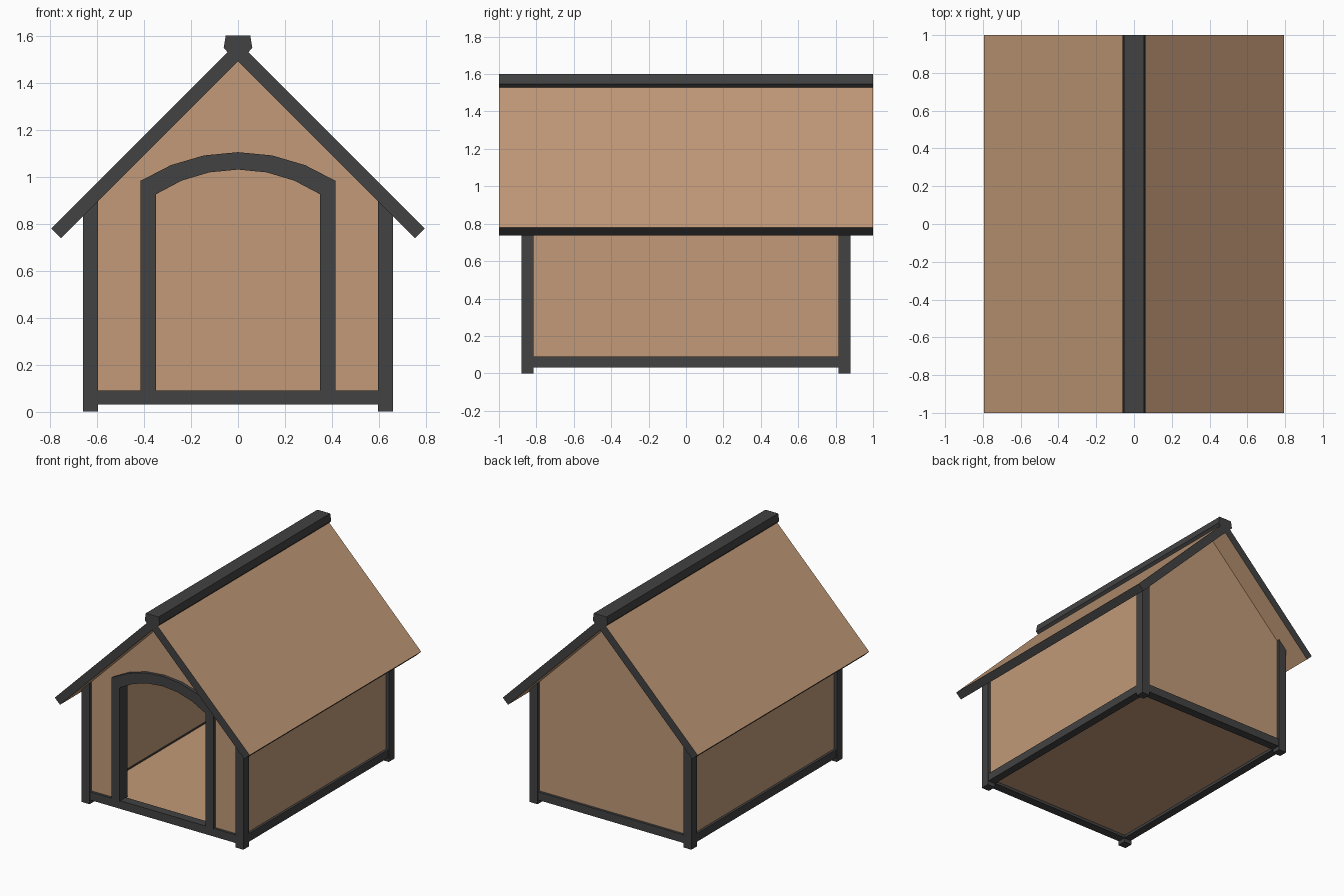
import bpy, bmesh, math
from mathutils import Vector

if "Cube" in bpy.data.objects:
    bpy.data.objects.remove(bpy.data.objects["Cube"])


def material(name, rgb):
    m = bpy.data.materials.new(name)
    m.diffuse_color = (*rgb, 1)
    m.use_nodes = True
    m.node_tree.nodes["Principled BSDF"].inputs["Base Color"].default_value = m.diffuse_color
    return m


WOOD = material("tan wood", (0.54, 0.323, 0.188))
DARK = material("dark grey trim", (0.054, 0.054, 0.054))


def prism(name, profile, y0, y1, *mats):
    """Extrude an (x, z) outline from y0 to y1."""
    bm = bmesh.new()
    face = bm.faces.new([bm.verts.new((x, y0, z)) for x, z in profile])
    ext = bmesh.ops.extrude_face_region(bm, geom=[face])
    verts = [v for v in ext["geom"] if isinstance(v, bmesh.types.BMVert)]
    bmesh.ops.translate(bm, verts=verts, vec=Vector((0, y1 - y0, 0)))
    if face.is_valid and not any(len(e.link_faces) < 2 for e in face.edges):
        pass
    elif not face.is_valid:
        bm.faces.new([v for v in bm.verts if v not in verts])
    bmesh.ops.recalc_face_normals(bm, faces=bm.faces)
    me = bpy.data.meshes.new(name)
    bm.to_mesh(me)
    bm.free()
    for m in mats:
        me.materials.append(m)
    ob = bpy.data.objects.new(name, me)
    bpy.context.collection.objects.link(ob)
    return ob


def box(name, x0, x1, y0, y1, z0, z1, mat):
    return prism(name, [(x0, z0), (x1, z0), (x1, z1), (x0, z1)], y0, y1, mat)


def arch(half, spring, top, base, n=6):
    """Door outline from lower left, over the arch, to lower right."""
    sag = top - spring
    r = (half * half + sag * sag) / (2 * sag)
    a = math.asin(half / r)
    pts = [(r * math.sin(-a + 2 * a * i / n),
            top - r + r * math.cos(-a + 2 * a * i / n)) for i in range(n + 1)]
    return [(-half, base)] + pts + [(half, base)]


UNDER = 1.49   # height of the roof underside at the ridge (45 degree pitch)
TOP = 1.574    # height of the roof surface at the ridge

# Roof: one folded slab, tan faces with dark edges
roof = prism("roof", [(0, TOP), (0.795, TOP - 0.795), (0.752, UNDER - 0.752), (0, UNDER),
                      (-0.752, UNDER - 0.752), (-0.795, TOP - 0.795)], -1, 1, WOOD, DARK)
for p in roof.data.polygons:
    eave = p.normal.z < 0 and p.normal.x * p.center.x > 0
    p.material_index = 1 if abs(p.normal.y) > 0.9 or eave else 0

# Ridge cap
prism("ridge_cap", [(-0.04, 1.525), (0, 1.55), (0.04, 1.525), (0.061, 1.547),
                    (0.052, 1.6), (-0.052, 1.6), (-0.061, 1.547)], -1, 1, DARK)

# Gable walls, the front one cut around the doorway
W = 0.63
gable = [(W, 0.06), (W, UNDER - W), (0, UNDER), (-W, UNDER - W), (-W, 0.06)]
prism("back_wall", gable, 0.815, 0.857, WOOD)
prism("front_wall", gable + arch(0.38, 0.95, 1.067, 0.06), -0.857, -0.815, WOOD)

# Door frame
prism("door_frame", arch(0.415, 0.982, 1.104, 0.085) + arch(0.349, 0.925, 1.03, 0.085)[::-1],
      -0.88, -0.79, DARK)

# Floor
box("floor", -0.62, 0.62, -0.84, 0.84, 0.05, 0.08, WOOD)

for s, side in ((-1, "left"), (1, "right")):
    # Side walls and their bottom rails
    prism(side + "_wall", [(s * 0.6, 0.06), (s * 0.637, 0.06), (s * 0.637, UNDER - 0.637),
                           (s * 0.6, UNDER - 0.6)], -0.85, 0.85, WOOD)
    box(side + "_rail", s * 0.595, s * 0.655, -0.82, 0.82, 0.03, 0.09, DARK)
    # Corner posts, cut to the roof pitch
    for t, end in ((-1, "front"), (1, "back")):
        prism(f"{end}_{side}_post", [(s * 0.595, 0), (s * 0.66, 0), (s * 0.66, UNDER - 0.655),
                                     (s * 0.595, UNDER - 0.59)], t * 0.815, t * 0.88, DARK)

# Front and back bottom rails
for t, end in ((-1, "front"), (1, "back")):
    box(end + "_rail", -0.6, 0.6, t * 0.81, t * 0.875, 0.03, 0.09, DARK)
